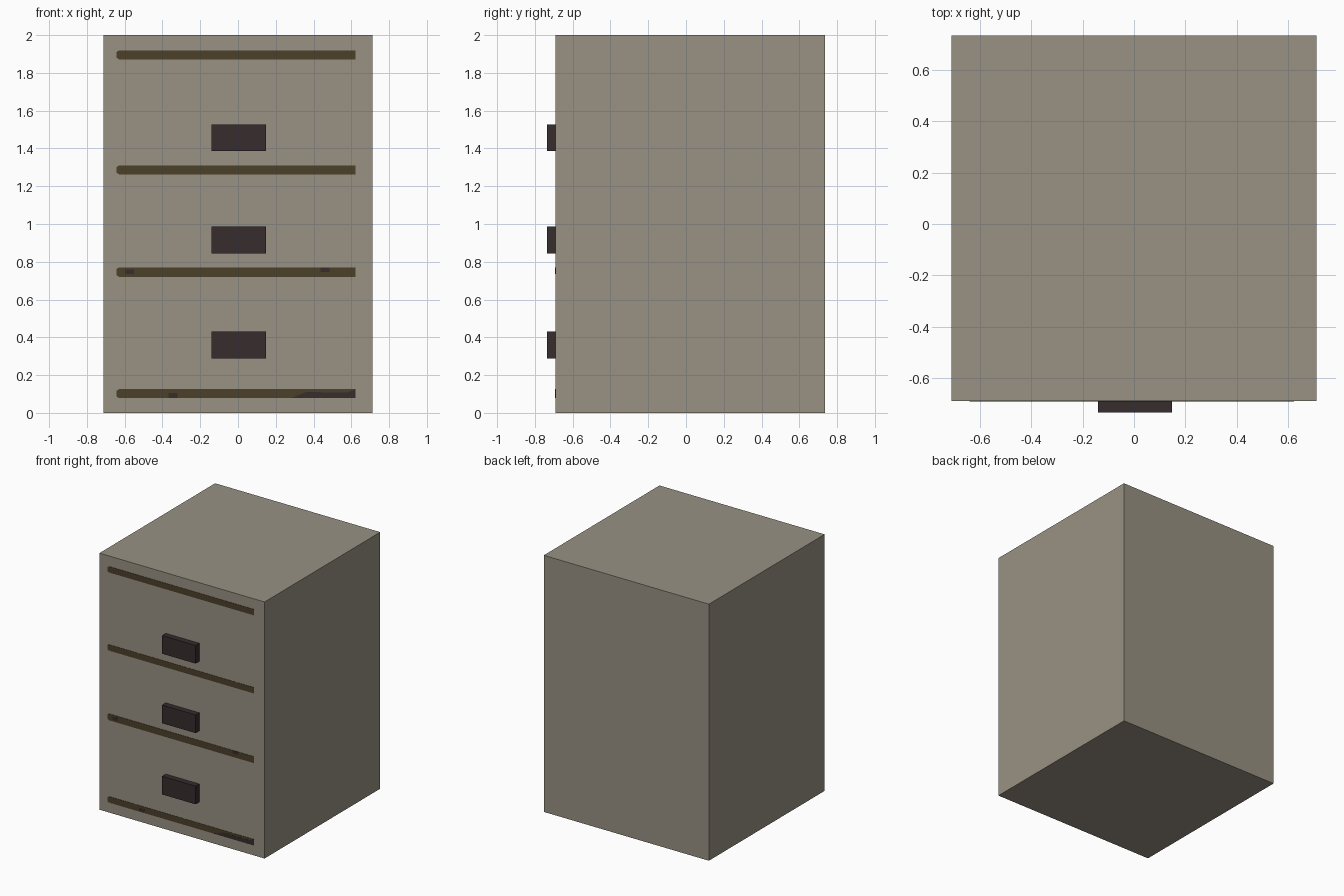
import bpy, bmesh

if "Cube" in bpy.data.objects:
    bpy.data.objects.remove(bpy.data.objects["Cube"])


def material(name, rgb):
    m = bpy.data.materials.new(name)
    m.diffuse_color = (*rgb, 1)
    m.use_nodes = True
    m.node_tree.nodes["Principled BSDF"].inputs["Base Color"].default_value = m.diffuse_color
    return m


BODY = material("warm_grey", (0.314, 0.285, 0.227))
HANDLE = material("dark_plum", (0.037, 0.025, 0.027))
GROOVE = material("dark_olive_brown", (0.070, 0.050, 0.023))
FRONT = -0.69


def prism(name, outline, y0, y1, mat):
    """Extrude an x-z outline from y0 (front) to y1 (back)."""
    bm = bmesh.new()
    face = bm.faces.new([bm.verts.new((x, y0, z)) for x, z in outline])
    ext = bmesh.ops.extrude_face_region(bm, geom=[face])
    verts = [v for v in ext["geom"] if isinstance(v, bmesh.types.BMVert)]
    bmesh.ops.translate(bm, verts=verts, vec=(0, y1 - y0, 0))
    bmesh.ops.recalc_face_normals(bm, faces=bm.faces)
    mesh = bpy.data.meshes.new(name)
    bm.to_mesh(mesh)
    bm.free()
    mesh.materials.append(mat)
    ob = bpy.data.objects.new(name, mesh)
    bpy.context.collection.objects.link(ob)
    return ob


def box(name, x0, x1, y0, y1, z0, z1, mat):
    return prism(name, [(x0, z0), (x1, z0), (x1, z1), (x0, z1)], y0, y1, mat)


# cabinet body
box("cabinet_body", -0.712, 0.712, FRONT, 0.735, 0, 2, BODY)

# drawer handles
for i, z in enumerate((0.36, 0.915, 1.457)):
    box(f"drawer_handle_{i + 1}", -0.14, 0.149, -0.735, FRONT, z - 0.071, z + 0.071, HANDLE)

# painted drawer gaps, with slightly clipped left ends
for i, (z0, z1) in enumerate(((0.078, 0.126), (0.720, 0.771), (1.263, 1.310), (1.872, 1.919))):
    outline = [(-0.63, z0), (0.623, z0), (0.623, z1), (-0.63, z1),
               (-0.642, z1 - 0.008), (-0.642, z0 + 0.008)]
    prism(f"drawer_gap_{i + 1}", outline, FRONT - 0.002, FRONT, GROOVE)

# dark worn patches on the two lower gaps
prism("worn_patch_bottom", [(0.28, 0.078), (0.623, 0.078), (0.623, 0.126), (0.58, 0.108),
                            (0.36, 0.110)], FRONT - 0.003, FRONT - 0.001, HANDLE)
for i, (x, z) in enumerate(((-0.345, 0.092), (-0.575, 0.746), (0.46, 0.759))):
    box(f"worn_spot_{i + 1}", x - 0.024, x + 0.024, FRONT - 0.003, FRONT - 0.001,
        z - 0.012, z + 0.012, HANDLE)
